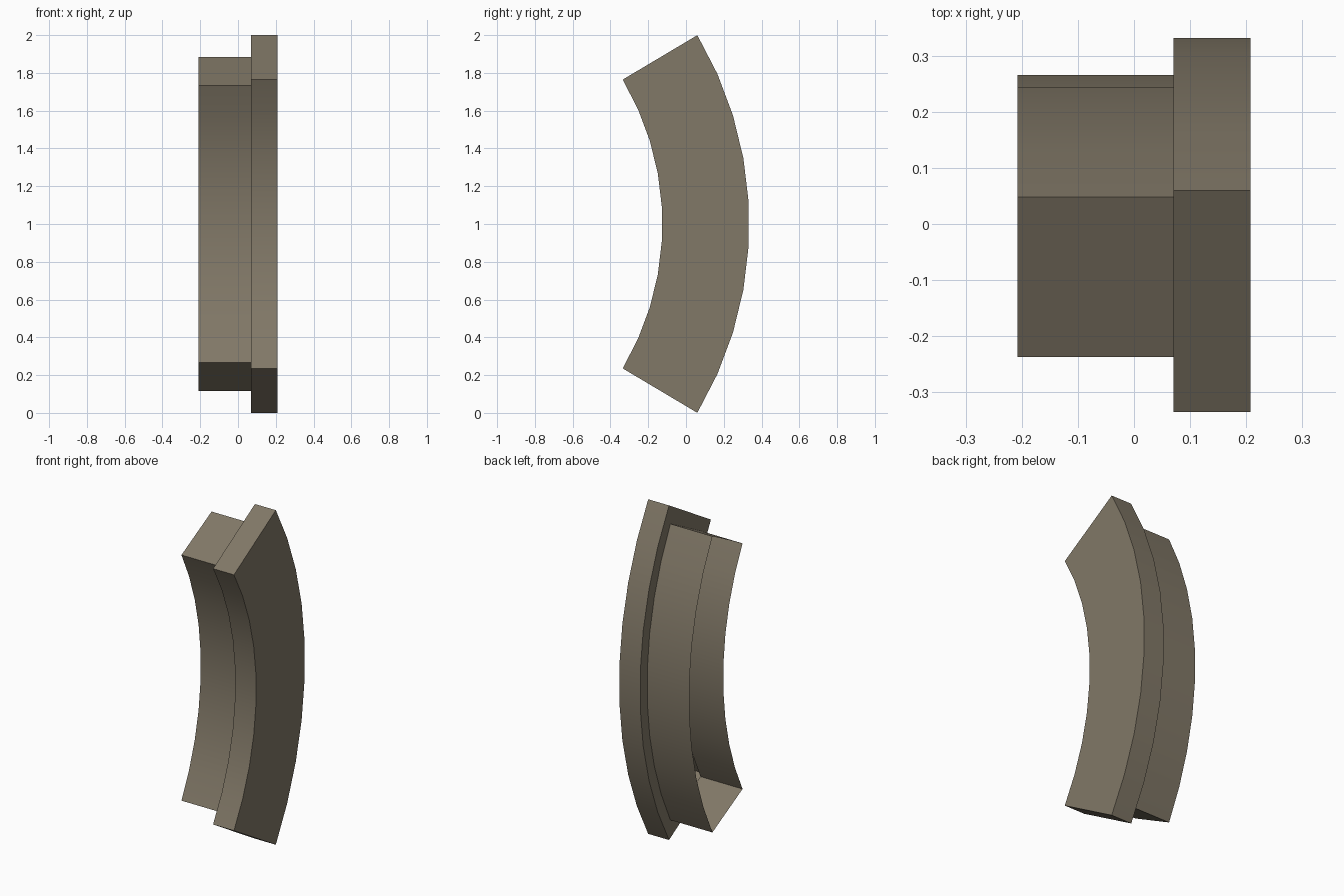
import bpy, bmesh, math

if "Cube" in bpy.data.objects:
    bpy.data.objects.remove(bpy.data.objects["Cube"])

CENTRE_Y, CENTRE_Z = -1.62, 1.0   # arc centre in the side view
SEGS = 9

mat = bpy.data.materials.new("taupe grey")
mat.diffuse_color = (0.22, 0.188, 0.136, 1.0)
mat.use_nodes = True
mat.node_tree.nodes["Principled BSDF"].inputs["Base Color"].default_value = mat.diffuse_color

bm = bmesh.new()


def arc_loop(x, r_in, r_out, half_deg):
    """Closed outline of an arc sector: up the outer side, down the inner side."""
    angs = [math.radians(half_deg * (2 * i / SEGS - 1)) for i in range(SEGS + 1)]
    path = [(r_out, a) for a in angs] + [(r_in, a) for a in reversed(angs)]
    return [bm.verts.new((x, CENTRE_Y + r * math.cos(a), CENTRE_Z + r * math.sin(a)))
            for r, a in path]


def bridge(back, front):
    n = len(back)
    for i in range(n):
        j = (i + 1) % n
        bm.faces.new((back[i], back[j], front[j], front[i]))


# flange, step and hollow collar (open at the -x end)
flange = (1.495, 1.955, 30.75)
collar = (1.566, 1.888, 27.95)
loops = [arc_loop(-0.208, *collar), arc_loop(0.07, *collar),
         arc_loop(0.07, *flange), arc_loop(0.208, *flange)]
for back, front in zip(loops, loops[1:]):
    bridge(back, front)

# front plate closing the flange
f = loops[-1]
for i in range(SEGS):
    bm.faces.new((f[i], f[i + 1], f[-2 - i], f[-1 - i]))

mesh = bpy.data.meshes.new("curved_flanged_frame")
bm.to_mesh(mesh)
bm.free()
mesh.materials.append(mat)
obj = bpy.data.objects.new("curved_flanged_frame", mesh)
bpy.context.collection.objects.link(obj)

# smooth along the arcs, sharp at the corners
bpy.context.view_layer.objects.active = obj
obj.select_set(True)
bpy.ops.object.shade_smooth_by_angle(angle=math.radians(30))
